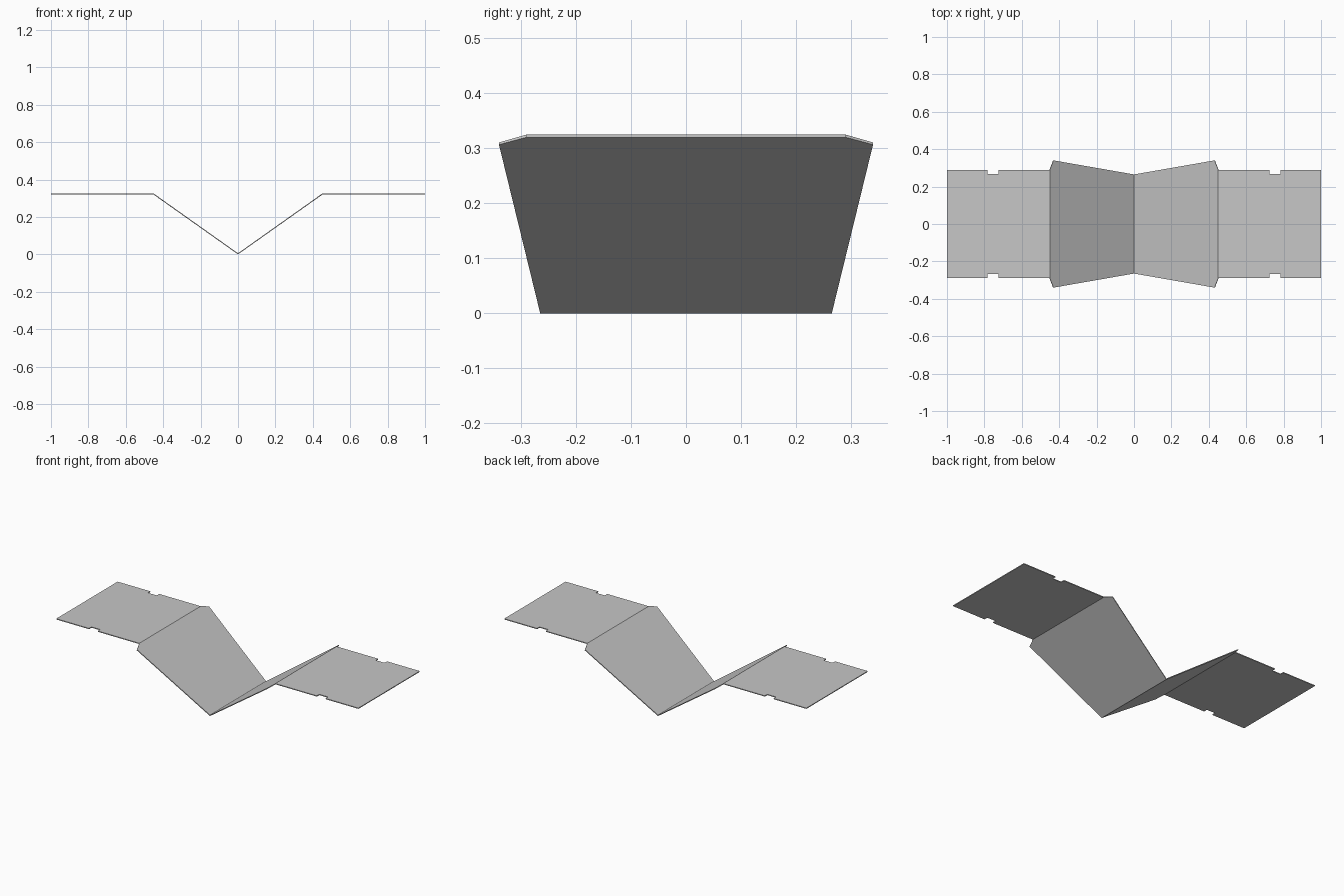
import bpy
import bmesh

cube = bpy.data.objects.get("Cube")
if cube:
    bpy.data.objects.remove(cube, do_unlink=True)

THICKNESS = 0.005
TOP = 0.325
FOLD_X = 0.45
VALLEY = THICKNESS * 1.23

# Grey sheet metal
grey = bpy.data.materials.new("plain_grey")
grey.use_nodes = True
colour = (0.57, 0.57, 0.57, 1)
grey.diffuse_color = colour
grey.node_tree.nodes["Principled BSDF"].inputs["Base Color"].default_value = colour


def height(x):
    """Height of the folded sheet: a valley between two level flaps."""
    return VALLEY + (TOP - VALLEY) * min(abs(x) / FOLD_X, 1)


def add_panel(bm, edge, side):
    """Face from its front edge outline, repeated along the back edge."""
    outline = [(x, -y) for x, y in edge] + [(x, y) for x, y in reversed(edge)]
    verts = [bm.verts.new((side * x, y, height(x))) for x, y in outline]
    face = bm.faces.new(verts if side > 0 else verts[::-1])
    face.normal_update()


# Sloping panel widens upwards and has clipped corners
slope_edge = [(0, 0.265), (0.43, 0.34), (FOLD_X, 0.29)]
# Level flap has a small notch in each long edge
flap_edge = [(FOLD_X, 0.29), (0.725, 0.29), (0.725, 0.267),
             (0.783, 0.267), (0.783, 0.29), (1, 0.29)]

bm = bmesh.new()
for side in (1, -1):
    add_panel(bm, slope_edge, side)
    add_panel(bm, flap_edge, side)
bmesh.ops.remove_doubles(bm, verts=bm.verts, dist=0.0005)

mesh = bpy.data.meshes.new("folded_sheet")
bm.to_mesh(mesh)
bm.free()
mesh.materials.append(grey)
sheet = bpy.data.objects.new("folded_sheet", mesh)
bpy.context.collection.objects.link(sheet)

# Sheet thickness, grown downwards
solid = sheet.modifiers.new("thickness", "SOLIDIFY")
solid.thickness = THICKNESS
solid.offset = -1
solid.use_even_offset = True
